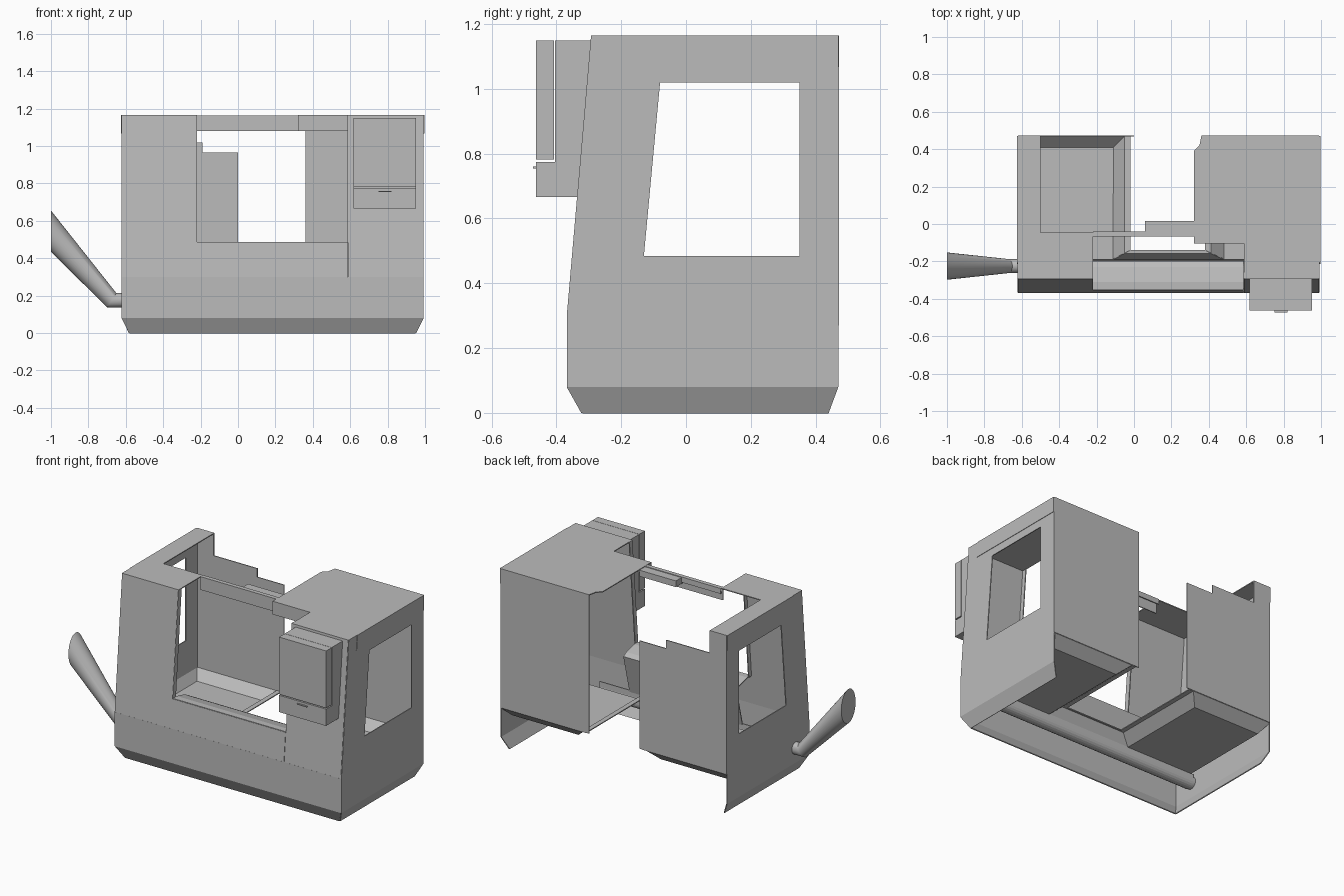
import bpy, bmesh, math

if "Cube" in bpy.data.objects:
    bpy.data.objects.remove(bpy.data.objects["Cube"])

T = 0.006                      # sheet metal thickness
X0, X1 = -0.62, 0.99           # outer side walls
YB = 0.47                      # back plane

grey = bpy.data.materials.new("machine grey")
grey.diffuse_color = (0.5, 0.5, 0.5, 1)
grey.use_nodes = True
grey.node_tree.nodes["Principled BSDF"].inputs["Base Color"].default_value = grey.diffuse_color


def finish(name, bm):
    me = bpy.data.meshes.new(name)
    bm.to_mesh(me)
    bm.free()
    ob = bpy.data.objects.new(name, me)
    bpy.context.collection.objects.link(ob)
    me.materials.append(grey)
    return ob


def sheet(name, polys, thick=T):
    """Folded sheet made of flat 3D polygons."""
    bm = bmesh.new()
    for p in polys:
        bm.faces.new([bm.verts.new(v) for v in p])
    bmesh.ops.remove_doubles(bm, verts=bm.verts, dist=1e-4)
    bmesh.ops.recalc_face_normals(bm, faces=bm.faces)
    ob = finish(name, bm)
    mod = ob.modifiers.new("thickness", 'SOLIDIFY')
    mod.thickness = thick
    mod.offset = 0
    return ob


def box(name, x0, x1, y0, y1, z0, z1):
    bm = bmesh.new()
    bmesh.ops.create_cube(bm, size=1)
    for v in bm.verts:
        v.co = ((x0 + x1) / 2 + v.co.x * (x1 - x0),
                (y0 + y1) / 2 + v.co.y * (y1 - y0),
                (z0 + z1) / 2 + v.co.z * (z1 - z0))
    return finish(name, bm)


def fold(name, prof, x0, x1, thick=T):
    """Sheet with a (y, z) profile pulled along x."""
    return sheet(name, [[(x0, *a), (x1, *a), (x1, *b), (x0, *b)]
                        for a, b in zip(prof, prof[1:])], thick)


def front_y(z):
    """Slanted front plane above the skirt."""
    return -0.365 + 0.075 * max(0, z - 0.3) / 0.865


def front_quad(x0, x1, z0, z1):
    return [(x0, front_y(z0), z0), (x1, front_y(z0), z0),
            (x1, front_y(z1), z1), (x0, front_y(z1), z1)]


# Side walls with windows, side skirts and top trim
outer = [(-0.365, 0.3), (YB, 0.3), (YB, 1.165), (-0.29, 1.165)]
inner = [(-0.13, 0.485), (0.35, 0.485), (0.35, 1.02), (-0.08, 1.02)]
for side, x, inset in (("left", X0, 0.04), ("right", X1, -0.04)):
    ring = []
    for i in range(4):
        j = (i + 1) % 4
        ring.append([(x, *outer[i]), (x, *outer[j]), (x, *inner[j]), (x, *inner[i])])
    sheet(side + "_wall", ring)
    xi = x + inset
    sheet(side + "_skirt", [
        [(x, -0.365, 0.08), (x, YB, 0.08), (x, YB, 0.3), (x, -0.365, 0.3)],
        [(xi, -0.32, 0), (xi, 0.44, 0), (x, YB, 0.08), (x, -0.365, 0.08)]])
    xo = x + (-0.004 if x < 0 else 0.004)
    sheet(side + "_top_trim", [[(xo, -0.215, 1.068), (xo, YB, 1.068),
                                (xo, YB, 1.165), (xo, -0.205, 1.165)]], 0.004)

# Front panels around the door opening
sheet("front_skirt", [
    front_quad(X0, X1, 0.08, 0.3),
    [(X0 + 0.04, -0.32, 0), (X1 - 0.04, -0.32, 0), (X1, -0.365, 0.08), (X0, -0.365, 0.08)]])
sheet("front_left_panel", [front_quad(X0, -0.22, 0.3, 1.165)])
sheet("front_right_panel", [front_quad(0.587, X1, 0.3, 1.165)])
sheet("front_lower_panel", [front_quad(-0.22, 0.585, 0.3, 0.485)])
for side, x in (("left", -0.222), ("right", 0.588)):
    sheet(side + "_door_jamb", [[(x, front_y(0.485), 0.485), (x, front_y(0.485) + 0.03, 0.485),
                                 (x, -0.26, 1.165), (x, -0.29, 1.165)]])
fold("door_sill", [(front_y(0.485), 0.485), (-0.31, 0.485), (-0.23, 0.465),
                   (-0.2, 0.45), (-0.263, 0.2)], -0.22, 0.585)

# Back panels
sheet("back_left_panel", [[(x, YB, z) for x, z in (
    (X0, 0.27), (0, 0.27), (0, 0.965), (-0.19, 0.965), (-0.19, 1.02),
    (-0.5, 1.02), (-0.5, 1.165), (X0, 1.165))]])
sheet("back_right_panel", [[(0.36, YB, 0.27), (X1, YB, 0.27),
                            (X1, YB, 1.165), (0.36, YB, 1.165)]])

# Roofs
RZ = 1.162
sheet("left_roof", [[(x, y, RZ) for x, y in (
    (X0, -0.29), (-0.22, -0.29), (-0.22, -0.045), (-0.5, -0.045), (-0.5, YB), (X0, YB))]])
sheet("right_roof", [[(x, y, RZ) for x, y in (
    (0.587, -0.29), (X1, -0.29), (X1, YB), (0.36, YB), (0.35, 0.42),
    (0.32, 0.39), (0.32, -0.105), (0.587, -0.105))]])

# Header beam across the opening
fold("header_beam", [(-0.065, 1.08), (-0.065, RZ), (-0.042, RZ), (-0.042, 1.13)], -0.22, 0.32)
box("header_block", 0.06, 0.32, -0.06, 0.017, 1.12, 1.16)
fold("header_edge", [(-0.102, 1.08), (-0.102, RZ)], 0.32, 0.585)

# Drip trays: floor with sloped edges and a lip beside the central gap
LIP, FL = 0.27, 0.21
for side, xw, xf, xs, xl in (("left", X0, -0.11, -0.05, -0.02), ("right", X1, 0.48, 0.41, 0.38)):
    xa = xw + (0.04 if xw < 0 else -0.04)
    sheet(side + "_tray", [
        [(xa, -0.187, FL), (xf, -0.187, FL), (xf, 0.41, FL), (xa, 0.41, FL)],
        [(xa, 0.41, FL), (xf, 0.41, FL), (xs, YB, LIP), (xw, YB, LIP)],
        [(xf, -0.187, FL), (xs, -0.155, LIP), (xs, YB, LIP), (xf, 0.41, FL)],
        [(xs, -0.155, LIP), (xl, -0.14, LIP), (xl, YB, LIP), (xs, YB, LIP)],
        [(xa, -0.187, FL), (xa, 0.41, FL), (xw, YB, LIP), (xw, -0.187, LIP)]])
sheet("front_tray_lip", [
    [(-0.05, -0.155, LIP), (0.41, -0.155, LIP), (0.38, -0.14, LIP), (-0.02, -0.14, LIP)],
    [(-0.11, -0.187, FL), (0.48, -0.187, FL), (0.41, -0.155, LIP), (-0.05, -0.155, LIP)]])

# Chip trough: half pipe along the front
arc = [(-0.225 + 0.038 * math.cos(a), 0.175 + 0.038 * math.sin(a))
       for a in (-math.pi * i / 10 for i in range(11))]
fold("chip_trough", [(-0.187, FL)] + arc + [(-0.263, 0.21)], -0.6, 0.8)

# Chip chute: round elbow widening to a vertical mouth
N = 32
rings = [  # lower x, lower z, upper x, upper z, half width
    (-0.58, 0.137, -0.58, 0.213, 0.038),
    (-0.70, 0.137, -0.65, 0.213, 0.038),
    (-1.0, 0.435, -1.0, 0.655, 0.073)]
bm = bmesh.new()
loops = []
for xa, za, xb, zb, w in rings:
    loop = []
    for k in range(N):
        a = 2 * math.pi * k / N
        t = 0.5 + 0.5 * math.sin(a)
        loop.append(bm.verts.new((xa + (xb - xa) * t, -0.225 + w * math.cos(a), za + (zb - za) * t)))
    loops.append(loop)
for p, q in zip(loops, loops[1:]):
    for k in range(N):
        bm.faces.new((p[k], p[(k + 1) % N], q[(k + 1) % N], q[k]))
bm.faces.new(loops[0])
bm.faces.new(loops[-1])
bmesh.ops.recalc_face_normals(bm, faces=bm.faces)
chute = finish("chip_chute", bm)
bpy.context.view_layer.objects.active = chute
chute.select_set(True)
bpy.ops.object.shade_smooth_by_angle(angle=math.radians(30))

# Control box: rear housing follows the slanted front, screen and keyboard in front
bm = bmesh.new()
prof = [(-0.405, 0.667), (front_y(0.667), 0.667), (front_y(1.15), 1.15), (-0.405, 1.15)]
ends = [[bm.verts.new((x, y, z)) for y, z in prof] for x in (0.617, 0.952)]
for e in ends:
    bm.faces.new(e)
for i in range(4):
    j = (i + 1) % 4
    bm.faces.new((ends[0][i], ends[0][j], ends[1][j], ends[1][i]))
bmesh.ops.recalc_face_normals(bm, faces=bm.faces)
finish("control_housing", bm)
box("control_screen", 0.617, 0.952, -0.463, -0.407, 0.782, 1.15)
box("control_keyboard", 0.617, 0.952, -0.463, -0.404, 0.667, 0.775)
box("control_handle", 0.75, 0.82, -0.473, -0.462, 0.755, 0.76)
